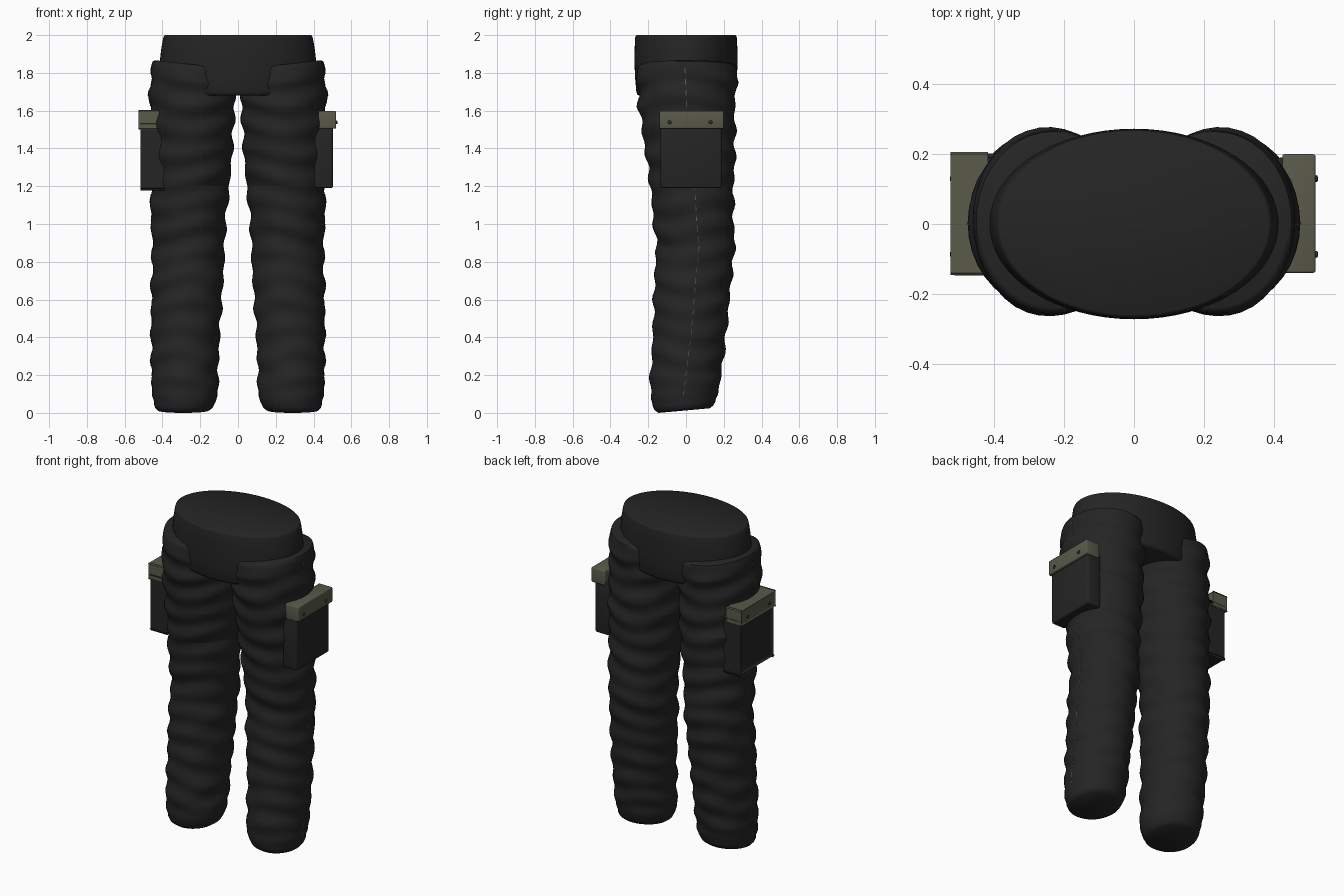
import bpy, bmesh
from math import sin, cos, pi
from mathutils import Matrix

cube = bpy.data.objects.get("Cube")
if cube:
    bpy.data.objects.remove(cube, do_unlink=True)


def material(name, r, g, b, rough=0.8):
    m = bpy.data.materials.new(name)
    m.use_nodes = True
    m.diffuse_color = (r, g, b, 1)
    bsdf = m.node_tree.nodes["Principled BSDF"]
    bsdf.inputs["Base Color"].default_value = (r, g, b, 1)
    bsdf.inputs["Roughness"].default_value = rough
    return m


BLACK = material("black fabric", 0.018, 0.018, 0.018)
OLIVE = material("olive flap", 0.1, 0.103, 0.068)
STUD = material("dark stud", 0.03, 0.03, 0.03)
THREAD = material("tan thread", 0.12, 0.11, 0.07)


def finish(name, bm, mat, angle=40):
    bmesh.ops.recalc_face_normals(bm, faces=bm.faces)
    me = bpy.data.meshes.new(name)
    bm.to_mesh(me)
    bm.free()
    me.materials.append(mat)
    ob = bpy.data.objects.new(name, me)
    bpy.context.collection.objects.link(ob)
    bpy.ops.object.select_all(action='DESELECT')
    ob.select_set(True)
    bpy.context.view_layer.objects.active = ob
    bpy.ops.object.shade_smooth_by_angle(angle=angle * pi / 180)
    return ob


def loft(rings):
    """Closed tube through equal-length rings of points."""
    bm = bmesh.new()
    loops = [[bm.verts.new(p) for p in ring] for ring in rings]
    n = len(loops[0])
    for a, b in zip(loops, loops[1:]):
        for i in range(n):
            j = (i + 1) % n
            bm.faces.new((a[i], a[j], b[j], b[i]))
    bm.faces.new(loops[0])
    bm.faces.new(loops[-1])
    return bm


# Leg outline: height, inner x, outer x, front y, back y
LEG = [
    (0.00, .155, .425, -.145, .125),
    (0.015, .135, .438, -.165, .145),
    (0.035, .125, .445, -.175, .155),
    (0.05, .118, .444, -.178, .158),
    (0.08, .108, .455, -.187, .170),
    (0.20, .105, .458, -.188, .187),
    (0.40, .098, .460, -.176, .212),
    (0.70, .078, .458, -.168, .240),
    (0.88, .070, .452, -.155, .260),
    (1.00, .066, .460, -.172, .252),
    (1.20, .045, .463, -.188, .252),
    (1.40, .028, .466, -.218, .262),
    (1.62, .018, .468, -.250, .258),
    (1.75, .008, .465, -.258, .268),
    (1.83, .004, .458, -.258, .270),
    (1.85, .010, .452, -.252, .265),
    (1.857, .025, .438, -.240, .252),
]


def outline(z):
    for lo, hi in zip(LEG, LEG[1:]):
        if z <= hi[0]:
            t = (z - lo[0]) / (hi[0] - lo[0])
            return [a + (b - a) * t for a, b in zip(lo[1:], hi[1:])]
    return LEG[-1][1:]


def leg_point(z, a, side, lift=0.0):
    xi, xo, yf, yb = outline(z)
    fade = max(0, min(1, (z - 0.06) / 0.1, (1.84 - z) / 0.08))
    # Soft horizontal quilting, wandering round the leg
    fold = 0.006 * sin(2 * pi * z / 0.135 + 1.4 * sin(2 * a + 3 * z))
    fold += 0.003 * sin(31 * z + 3 * a)
    r = 1 + (fold * fade + lift) / 0.2
    x = (xi + xo) / 2 + (xo - xi) / 2 * r * cos(a)
    y = (yf + yb) / 2 + (yb - yf) / 2 * r * sin(a)
    # Slanted hem and slanted upper edge
    hem = max(0, 1 - z / 0.3) * 0.09 * (y + 0.145)
    top = max(0, min(1, (z - 1.6) / 0.25)) * 0.11 * (x - 0.35)
    return (side * x, y, z + hem + top)


def leg(name, side):
    heights = sorted({row[0] for row in LEG} | {0.1 + 0.02 * i for i in range(86)})
    n = 40
    rings = [[leg_point(z, 2 * pi * i / n, side) for i in range(n)] for z in heights]
    finish(name, loft(rings), BLACK, 50)


def seam(name, side):
    """Row of short stitches down the outside of the leg."""
    bm = bmesh.new()
    z = 0.08
    while z < 1.82:
        pts = []
        for h in (z, z + 0.03):
            a = 0.12 * sin(pi * h / 1.8) - 0.04
            pts.append([leg_point(h, a + d, side, lift)
                        for d, lift in ((-.008, -.004), (.008, -.004),
                                        (.008, .002), (-.008, .002))])
        low, high = [[bm.verts.new(p) for p in ring] for ring in pts]
        bm.faces.new(low)
        bm.faces.new(high)
        for i in range(4):
            j = (i + 1) % 4
            bm.faces.new((low[i], low[j], high[j], high[i]))
        z += 0.055
    finish(name, bm, THREAD)


def box(name, lo, hi, side, mat, bevel):
    bm = bmesh.new()
    bmesh.ops.create_cube(bm, size=1)
    for v in bm.verts:
        v.co = [l + (c + 0.5) * (h - l) for c, l, h in zip(v.co, lo, hi)]
        v.co.x *= side
    bmesh.ops.bevel(bm, geom=bm.edges[:], offset=bevel, segments=3,
                    profile=0.5, affect='EDGES')
    finish(name, bm, mat)


def stud(name, side, y):
    bm = bmesh.new()
    bmesh.ops.create_uvsphere(bm, u_segments=16, v_segments=8, radius=0.01)
    bmesh.ops.scale(bm, vec=(0.6, 1, 1), verts=bm.verts)
    bmesh.ops.transform(bm, matrix=Matrix.Translation((side * 0.522, y, 1.538)),
                        verts=bm.verts)
    finish(name, bm, STUD)


# Waist: oval band whose lower middle shows between the legs
WAIST = [(1.68, .375, .250), (1.686, .385, .258), (1.70, .392, .263),
         (1.78, .41, .270), (1.86, .414, .273), (1.93, .406, .272),
         (1.985, .396, .269), (1.996, .392, .266), (2.0, .385, .260)]
waist = loft([[(rx * cos(2 * pi * i / 64), ry * sin(2 * pi * i / 64), z)
               for i in range(64)] for z, rx, ry in WAIST])
finish("waist", waist, BLACK, 50)

# Legs, seams and cargo pockets on both sides
for label, s in (("left", 1), ("right", -1)):
    leg(label + "_leg", s)
    seam(label + "_seam_stitches", s)
    box(label + "_pocket", (0.405, -0.135, 1.19), (0.503, 0.19, 1.53), s, BLACK, 0.012)
    box(label + "_pocket_flap", (0.425, -0.14, 1.505), (0.52, 0.2, 1.598), s, OLIVE, 0.006)
    for spot, y in (("front", -0.087), ("back", 0.13)):
        stud(f"{label}_{spot}_stud", s, y)
